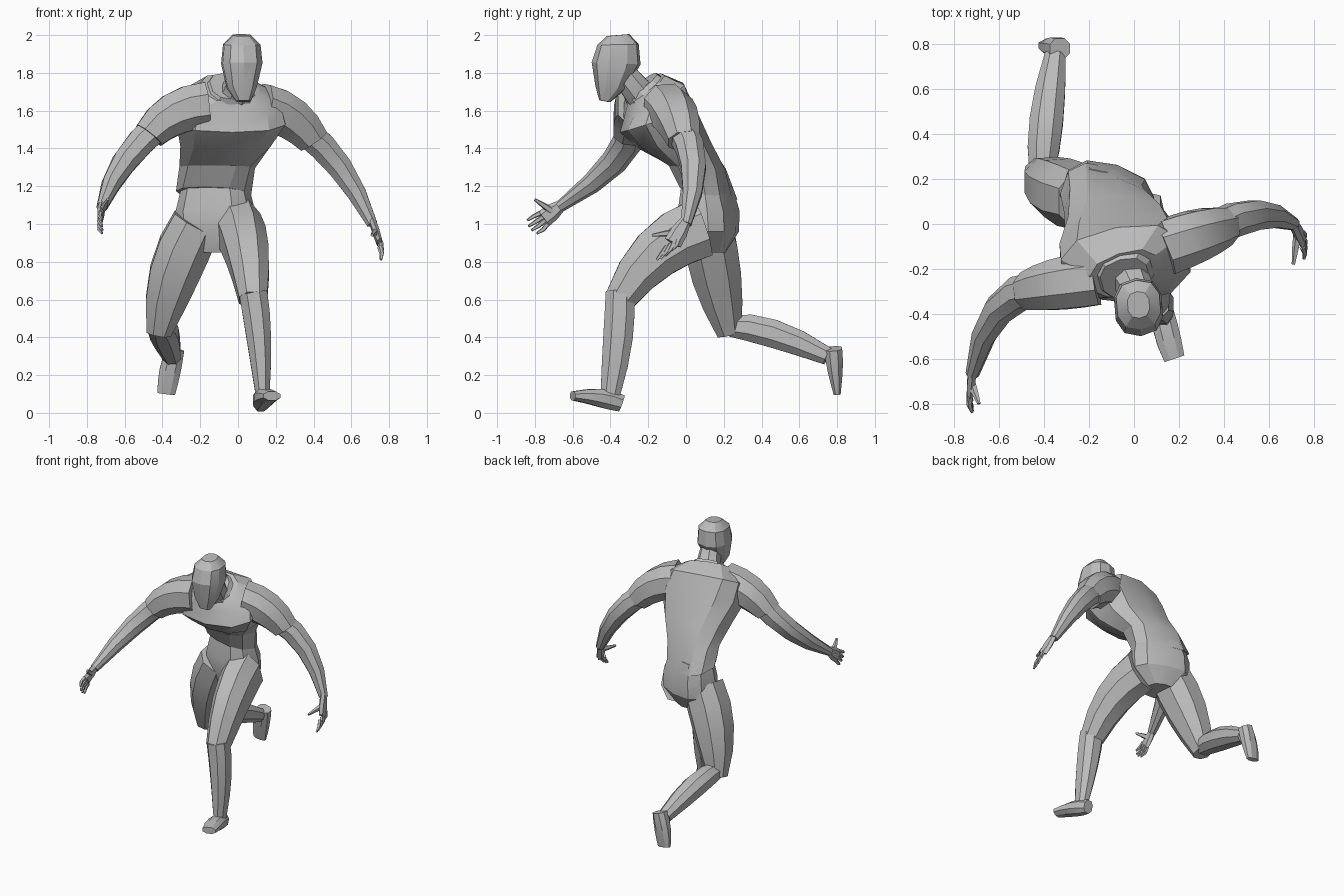
import bpy, bmesh, math
from mathutils import Vector, Matrix

SIDEWAYS = Vector((1, 0, 0))
FORWARD = Vector((0, 1, 0))

cube = bpy.data.objects.get("Cube")
if cube:
    bpy.data.objects.remove(cube, do_unlink=True)

grey = bpy.data.materials.new("plain_grey")
grey.use_nodes = True
grey.diffuse_color = (0.5, 0.5, 0.5, 1)
grey.node_tree.nodes["Principled BSDF"].inputs["Base Color"].default_value = grey.diffuse_color


def section(centre, u, v, sides, square):
    """Rounded cross-section spanned by the half axes u and v."""
    def soften(value):
        return math.copysign(abs(value) ** square, value)
    angles = [math.tau * (i + 0.5) / sides for i in range(sides)]
    return [centre + u * soften(math.cos(a)) + v * soften(math.sin(a)) for a in angles]


def skin(name, rings):
    """Join a row of cross-sections into one closed mesh."""
    bm = bmesh.new()
    loops = [[bm.verts.new(point) for point in ring] for ring in rings]
    for low, high in zip(loops, loops[1:]):
        for i in range(len(low)):
            bm.faces.new((low[i - 1], low[i], high[i], high[i - 1]))
    bm.faces.new(loops[0])
    bm.faces.new(loops[-1])
    bmesh.ops.recalc_face_normals(bm, faces=bm.faces)
    mesh = bpy.data.meshes.new(name)
    bm.to_mesh(mesh)
    bm.free()
    mesh.materials.append(grey)
    obj = bpy.data.objects.new(name, mesh)
    bpy.context.collection.objects.link(obj)
    bpy.ops.object.select_all(action="DESELECT")
    obj.select_set(True)
    bpy.context.view_layer.objects.active = obj
    bpy.ops.object.shade_smooth_by_angle(angle=math.radians(25))


def blend(pair, t):
    return pair[0] + (pair[1] - pair[0]) * t


def body(name, specs, twist, lean, sides=10):
    """Stack of x, y, z, half width, half depth; twist and lean change evenly."""
    rings = []
    for i, (x, y, z, width, depth) in enumerate(specs):
        t = i / (len(specs) - 1)
        turn = (Matrix.Rotation(math.radians(blend(twist, t)), 3, "Z")
                @ Matrix.Rotation(math.radians(blend(lean, t)), 3, "X"))
        rings.append(section(Vector((x, y, z)), turn @ SIDEWAYS * width,
                             turn @ FORWARD * depth, sides, 0.8))
    skin(name, rings)


def limb(name, start, middle, end, flat=(1, 1), ref=SIDEWAYS, sides=8, steps=4):
    """Bent tube through three (x, y, z, radius) stations.
    The size across ref is the radius times flat, blended along the limb."""
    start, middle, end = Vector(start), Vector(middle), Vector(end)
    rings = []
    for i in range(steps + 1):
        t = i / steps
        station = (start * (1 - t) * (1 - 2 * t) + middle * 4 * t * (1 - t)
                   + end * t * (2 * t - 1))
        slope = start * (4 * t - 3) + middle * (4 - 8 * t) + end * (4 * t - 1)
        along = slope.to_3d().normalized()
        u = (ref - along * ref.dot(along)).normalized()
        radius = station.w
        rings.append(section(station.to_3d(), u * radius,
                             along.cross(u) * radius * blend(flat, t), sides, 0.9))
    skin(name, rings)


def hand(side, wrist, knuckles, spread, curl, thumb, reach):
    """Palm, four curled fingers fanned along spread, and a thumb."""
    wrist, knuckles, thumb = Vector(wrist), Vector(knuckles), Vector(thumb)
    spread, curl = Vector(spread), Vector(curl)
    palm = wrist.lerp(knuckles, 0.5)
    limb(side + "_palm", (*wrist, 0.02), (*palm, 0.02), (*knuckles, 0.016),
         (1.5, 3), sides=6, steps=2)
    way = (knuckles - wrist).normalized()
    for finger, k in zip(("index", "middle", "ring", "little"), (1, 0.3, -0.3, -1)):
        length = reach * (1 - abs(k) / 5)
        base = knuckles + spread * k * 0.04
        mid = base + (way + spread * k / 4) * length / 2
        tip = mid + (way + curl).normalized() * length / 2
        limb(f"{side}_{finger}_finger", (*base, 0.014), (*mid, 0.012), (*tip, 0.007),
             sides=5, steps=2)
    limb(side + "_thumb", (*palm, 0.02), (*palm.lerp(thumb, 0.5), 0.016),
         (*thumb, 0.008), sides=5, steps=2)


# Head, neck and collar
body("head", [(0.03, -0.43, 1.65, 0.04, 0.03),
              (0.02, -0.4, 1.72, 0.08, 0.08),
              (0.02, -0.37, 1.85, 0.11, 0.13),
              (0.02, -0.36, 1.95, 0.1, 0.11),
              (0.02, -0.36, 2, 0.05, 0.06)], (5, 5), (-10, 5))
limb("neck", (-0.04, -0.2, 1.64, 0.09), (0, -0.27, 1.72, 0.08), (0.02, -0.33, 1.8, 0.07))
body("collar", [(-0.04, -0.2, 1.68, 0.16, 0.13),
                (-0.04, -0.24, 1.73, 0.11, 0.11)], (15, 15), (40, 40))

# Shirt, twisting from the hips to the leading right shoulder
body("shirt", [(-0.13, 0.12, 1.16, 0.2, 0.14),
               (-0.11, 0.06, 1.3, 0.2, 0.15),
               (-0.06, -0.06, 1.42, 0.25, 0.19),
               (-0.04, -0.15, 1.55, 0.3, 0.21),
               (-0.05, -0.17, 1.66, 0.28, 0.18),
               (-0.04, -0.22, 1.72, 0.16, 0.12)], (-20, 18), (-15, 40))

# Trousers
body("trouser_seat", [(-0.13, 0.11, 0.85, 0.1, 0.1),
                      (-0.12, 0.12, 0.96, 0.21, 0.15),
                      (-0.12, 0.12, 1.07, 0.21, 0.15),
                      (-0.12, 0.11, 1.2, 0.18, 0.12)], (-15, -20), (0, 0))
limb("left_thigh", (0, 0.08, 0.98, 0.13), (0.05, -0.16, 0.84, 0.12),
     (0.08, -0.35, 0.6, 0.08), (1.3, 1.1))
limb("right_thigh", (-0.22, 0.11, 1, 0.14), (-0.34, 0.16, 0.73, 0.14),
     (-0.42, 0.23, 0.42, 0.07))

# Lower legs
limb("left_shin", (0.08, -0.35, 0.64, 0.08), (0.11, -0.36, 0.4, 0.07),
     (0.13, -0.4, 0.1, 0.04), (1, 1.4))
limb("right_shin", (-0.41, 0.23, 0.46, 0.06), (-0.39, 0.46, 0.42, 0.08),
     (-0.35, 0.75, 0.3, 0.05))

# Feet
limb("left_foot", (0.12, -0.34, 0.05, 0.04), (0.14, -0.46, 0.08, 0.06),
     (0.18, -0.6, 0.09, 0.05), (1.2, 0.5))
limb("right_foot", (-0.33, 0.78, 0.34, 0.05), (-0.36, 0.79, 0.22, 0.06),
     (-0.38, 0.8, 0.1, 0.05), (1, 0.4))

# Sleeves and arms
limb("left_sleeve", (0.13, -0.11, 1.62, 0.13), (0.28, -0.05, 1.56, 0.12),
     (0.4, -0.01, 1.44, 0.09), ref=FORWARD)
limb("right_sleeve", (-0.17, -0.24, 1.63, 0.13), (-0.34, -0.27, 1.58, 0.12),
     (-0.47, -0.3, 1.47, 0.09), ref=FORWARD)
limb("left_arm", (0.34, -0.03, 1.5, 0.08), (0.54, 0.04, 1.3, 0.07),
     (0.71, 0, 1, 0.03), ref=FORWARD)
limb("right_arm", (-0.4, -0.28, 1.54, 0.08), (-0.6, -0.38, 1.33, 0.07),
     (-0.72, -0.67, 1.09, 0.03), ref=FORWARD)

# Hands
hand("left", (0.71, 0, 1.02), (0.75, -0.07, 0.9), (0, -0.8, -0.5),
     (-0.4, -0.2, 0), (0.71, -0.18, 0.94), 0.1)
hand("right", (-0.72, -0.66, 1.1), (-0.73, -0.75, 1.03), (0, -0.5, 0.7),
     (0.5, -0.2, 0), (-0.69, -0.8, 1.13), 0.1)
